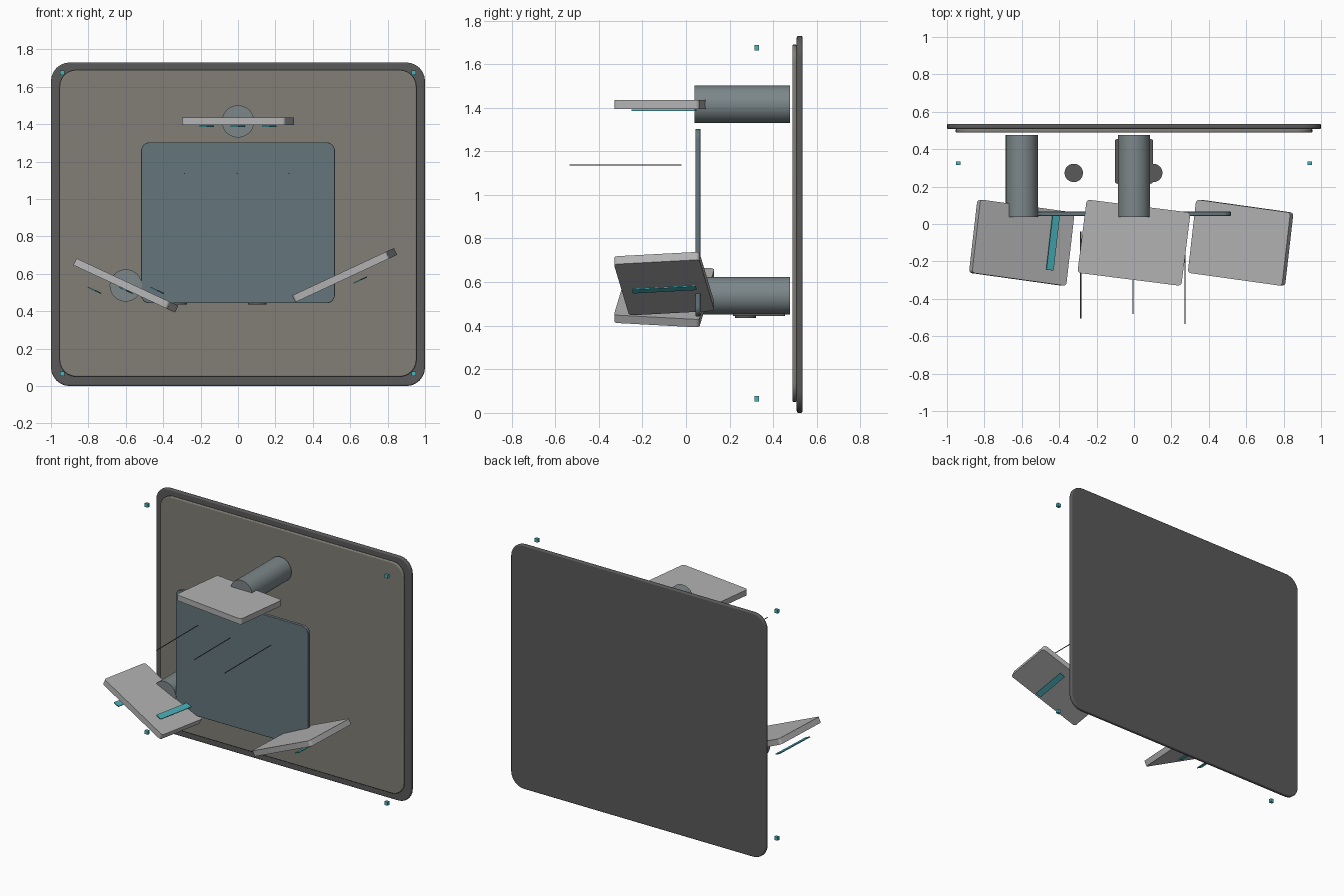
import bpy, bmesh, math
from mathutils import Matrix, Vector

if "Cube" in bpy.data.objects:
    bpy.data.objects.remove(bpy.data.objects["Cube"])


def material(name, rgb):
    m = bpy.data.materials.new(name)
    m.diffuse_color = (*rgb, 1)
    m.use_nodes = True
    m.node_tree.nodes["Principled BSDF"].inputs["Base Color"].default_value = m.diffuse_color
    return m


DARK = material("dark_grey", (0.10, 0.10, 0.10))
STONE = material("warm_grey", (0.22, 0.21, 0.18))
STEEL = material("blue_grey", (0.20, 0.24, 0.25))
GLASS = material("glass_blue", (0.13, 0.18, 0.20))
PALE = material("pale_grey", (0.45, 0.45, 0.45))
TEAL = material("teal", (0.07, 0.45, 0.50))


def finish(name, bm, mat, matrix):
    bmesh.ops.recalc_face_normals(bm, faces=bm.faces)
    mesh = bpy.data.meshes.new(name)
    bm.to_mesh(mesh)
    bm.free()
    mesh.materials.append(mat)
    ob = bpy.data.objects.new(name, mesh)
    ob.matrix_world = matrix
    bpy.context.collection.objects.link(ob)
    bpy.context.view_layer.objects.active = ob
    ob.select_set(True)
    bpy.ops.object.shade_smooth_by_angle(angle=math.radians(35))
    ob.select_set(False)
    return ob


def slab(name, size, loc, mat, axis=2, radius=0.0, rot=Matrix(), edge=0.0):
    """Box with the four edges along one axis rounded, then an optional rim bevel."""
    bm = bmesh.new()
    bmesh.ops.create_cube(bm, size=1)
    bmesh.ops.scale(bm, vec=Vector(size), verts=bm.verts)
    if radius:
        edges = [e for e in bm.edges
                 if abs(e.verts[0].co[axis] - e.verts[1].co[axis]) > 1e-5]
        bmesh.ops.bevel(bm, geom=edges, offset=radius, segments=6,
                        profile=0.5, affect='EDGES')
    ob = finish(name, bm, mat, Matrix.Translation(loc) @ rot)
    if edge:
        mod = ob.modifiers.new("rim", 'BEVEL')
        mod.width, mod.segments = edge, 3
    return ob


def rod(name, r, length, loc, mat, rot=Matrix(), sides=48):
    bm = bmesh.new()
    bmesh.ops.create_cone(bm, cap_ends=True, segments=sides,
                          radius1=r, radius2=r, depth=length)
    return finish(name, bm, mat, Matrix.Translation(loc) @ rot)


ALONG_Y = Matrix.Rotation(math.pi / 2, 4, 'X')

# wall panel: dark backing with a paler inset face
slab("back_panel", (2, 0.027, 1.73), (0, 0.5215, 0.865), DARK, 1, 0.10, edge=0.008)
slab("panel_face", (1.908, 0.02, 1.64), (0, 0.498, 0.87), STONE, 1, 0.09, edge=0.006)

# glass screen
slab("screen", (1.036, 0.023, 0.86), (0, 0.0545, 0.873), GLASS, 1, 0.045, edge=0.003)

# horizontal support drums
for name, x, z in (("top_drum", 0, 1.415), ("left_drum", -0.6, 0.538)):
    rod(name, 0.086, 0.438, (x, 0.257, z), STEEL, ALONG_Y)

# tilted pads, each with a row of strips below its centre
YAW = Matrix.Rotation(math.radians(-7.2), 4, 'Z')
for name, x, z, tilt, count in (("top", 0, 1.415, 0, 3),
                                ("left", -0.6, 0.538, 25, 3),
                                ("right", 0.57, 0.593, -25, 2)):
    rot = Matrix.Rotation(math.radians(tilt), 4, 'Y') @ YAW
    slab(name + "_pad", (0.56, 0.395, 0.04), (x, -0.1, z), PALE, 2, 0.018, rot)
    for i in range(count):
        dx = (i - (count - 1) / 2) * 0.167
        slab(f"{name}_strip_{i + 1}", (0.042, 0.295, 0.006),
             (x + dx, -0.1, z - 0.026), TEAL, rot=rot)

# thin needles in front of the screen
for i, (x, y0, y1) in enumerate(((-0.285, -0.505, -0.04),
                                 (-0.005, -0.48, -0.08),
                                 (0.272, -0.535, -0.02))):
    rod(f"needle_{i + 1}", 0.003, y1 - y0, (x, (y0 + y1) / 2, 1.137), DARK, ALONG_Y, 12)

# low base plate and discs behind the screen
slab("base_plate", (0.205, 0.24, 0.01), (0, 0.335, 0.45), DARK, 2, 0.015)
for i, x in enumerate((-0.322, 0.103)):
    rod(f"base_disc_{i + 1}", 0.049, 0.012, (x, 0.273, 0.441), DARK)

# corner markers
for x in (-0.94, 0.94):
    for z in (0.065, 1.675):
        slab("corner_marker", (0.025, 0.02, 0.025), (x, 0.325, z), TEAL)
